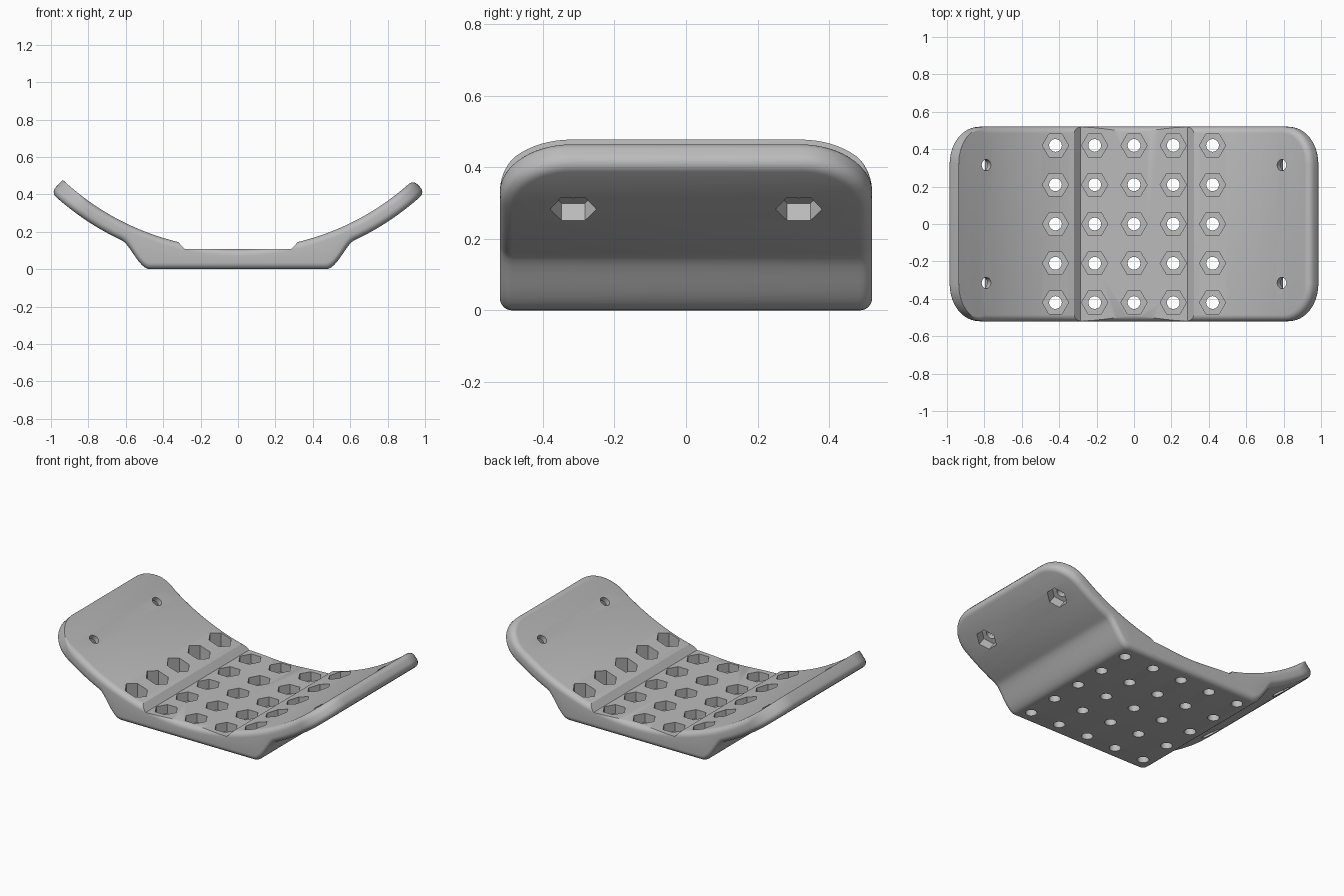
import bpy, bmesh
from math import sin, cos, asin, radians, pi
from mathutils import Vector, Matrix

if "Cube" in bpy.data.objects:
    bpy.data.objects.remove(bpy.data.objects["Cube"], do_unlink=True)

CENTRE = 1.4785            # height of the common arc centre
R_IN, R_OUT = 1.371, 1.463  # inner and outer arc radii
TIP = asin(1.0 / R_OUT)
HALF_W, CORNER, FILLET = 0.52, 0.2, 0.035

grey = bpy.data.materials.new("plain_grey")
grey.use_nodes = True
colour = (0.5, 0.5, 0.5, 1)
grey.diffuse_color = colour
grey.node_tree.nodes["Principled BSDF"].inputs["Base Color"].default_value = colour


def make_object(name, bm):
    bmesh.ops.recalc_face_normals(bm, faces=bm.faces[:])
    mesh = bpy.data.meshes.new(name)
    bm.to_mesh(mesh)
    bm.free()
    obj = bpy.data.objects.new(name, mesh)
    bpy.context.collection.objects.link(obj)
    mesh.materials.append(grey)
    return obj


def outer_point(a):
    """Underside: arc wings easing down to a flat base."""
    x, z = R_OUT * sin(a), CENTRE - R_OUT * cos(a)
    t = min(max((abs(x) - 0.47) / 0.15, 0), 1)
    return Vector((x, 0, z * t * t * (3 - 2 * t)))


def inner_point(a):
    return Vector((R_IN * sin(a), 0, CENTRE - R_IN * cos(a)))


# Stations along the arc: (side, corner angle or None, arc angle)
TURN = 14
bend = TIP - CORNER / R_OUT
MID = 110
stations = [(-1, pi / 2 * (1 - i / TURN), 0) for i in range(TURN)]
stations += [(0, 0, bend * (2 * i / MID - 1)) for i in range(MID + 1)]
stations += [(1, pi / 2 * (i + 1) / TURN, 0) for i in range(TURN)]


def layer(bm, angle, top):
    """One closed outline; angle runs through the edge fillet."""
    rows = []
    for side, turn, a in stations:
        r = FILLET
        if top and side < 0:                 # crisp rim on one tip
            r *= max(0.03, 1 - turn / radians(35))
        inset, depth = r * (1 - sin(angle)), r * (1 - cos(angle))
        if side:
            a = side * (bend + (CORNER - inset) / R_OUT * sin(turn))
        h = HALF_W - CORNER + (CORNER - inset) * cos(turn)
        low, high = outer_point(a), inner_point(a)
        step = (high - low).normalized() * depth
        p = high - step if top else low + step
        rows.append([bm.verts.new((p.x, s * h, p.z)) for s in (1, -1)])
    return rows


# Curved plate, built as stacked rounded outlines
bm = bmesh.new()
SEG = 6
layers = [layer(bm, pi / 2 * i / SEG, False) for i in range(SEG + 1)]
layers += [layer(bm, pi / 2 * (1 - i / SEG), True) for i in range(SEG + 1)]
for rows in (layers[0], layers[-1]):
    for p, q in zip(rows, rows[1:]):
        bm.faces.new((p[0], q[0], q[1], p[1]))
for lower, upper in zip(layers, layers[1:]):
    rings = [[p[0] for p in rows] + [p[1] for p in reversed(rows)] for rows in (lower, upper)]
    for i in range(len(rings[0])):
        j = (i + 1) % len(rings[0])
        bm.faces.new((rings[0][i], rings[0][j], rings[1][j], rings[1][i]))
plate = make_object("curved_plate", bm)


def prism(bm, sides, radius, start, end, spin=0):
    """Prism between two points; spin turns its corners."""
    axis = end - start
    turn = Vector((0, 0, 1)).rotation_difference(axis).to_matrix().to_4x4()
    place = Matrix.Translation((start + end) / 2) @ turn @ Matrix.Rotation(spin, 4, "Z")
    bmesh.ops.create_cone(bm, cap_ends=True, segments=sides, radius1=radius,
                          radius2=radius, depth=axis.length, matrix=place)


def cut(name, bm):
    cutter = make_object(name, bm)
    cutter.hide_render = True
    mod = plate.modifiers.new(name, "BOOLEAN")
    mod.operation, mod.solver, mod.object = "DIFFERENCE", "EXACT", cutter
    bpy.context.view_layer.objects.active = plate
    bpy.ops.object.modifier_apply(modifier=name)
    bpy.data.objects.remove(cutter, do_unlink=True)


# Flat floor recess with sloping sides
bm = bmesh.new()
outline = [(-0.285, 0.107), (0.285, 0.107), (0.37, 0.2), (-0.37, 0.2)]
face = bm.faces.new([bm.verts.new((x, -0.7, z)) for x, z in outline])
new = bmesh.ops.extrude_face_region(bm, geom=[face])["geom"]
bmesh.ops.translate(bm, vec=(0, 1.4, 0), verts=[v for v in new if isinstance(v, bmesh.types.BMVert)])
cut("floor_recess", bm)

# Hexagonal pockets, then round through holes
pockets, holes = bmesh.new(), bmesh.new()
for i in range(-2, 3):
    for j in range(-2, 3):
        x, y = i * 0.21, j * 0.21
        prism(pockets, 6, 0.07, Vector((x, y, 0.05)), Vector((x, y, 0.4)), pi / 6 * 3)
        prism(holes, 24, 0.034, Vector((x, y, -0.1)), Vector((x, y, 0.4)))
for side in (-1, 1):
    a = side * asin(0.79 / R_IN)
    ray = Vector((sin(a), 0, -cos(a)))
    for y in (-0.315, 0.315):
        hub = Vector((0, y, CENTRE))
        prism(pockets, 6, 0.065, hub + ray * (R_OUT - 0.06), hub + ray * (R_OUT + 0.1))
        prism(holes, 24, 0.03, hub + ray * (R_IN - 0.1), hub + ray * (R_OUT + 0.1))
cut("hex_pockets", pockets)
cut("round_holes", holes)

# Smooth curves, crisp cut edges
bpy.ops.object.select_all(action="DESELECT")
plate.select_set(True)
bpy.context.view_layer.objects.active = plate
bpy.ops.object.shade_smooth_by_angle(angle=radians(30))
